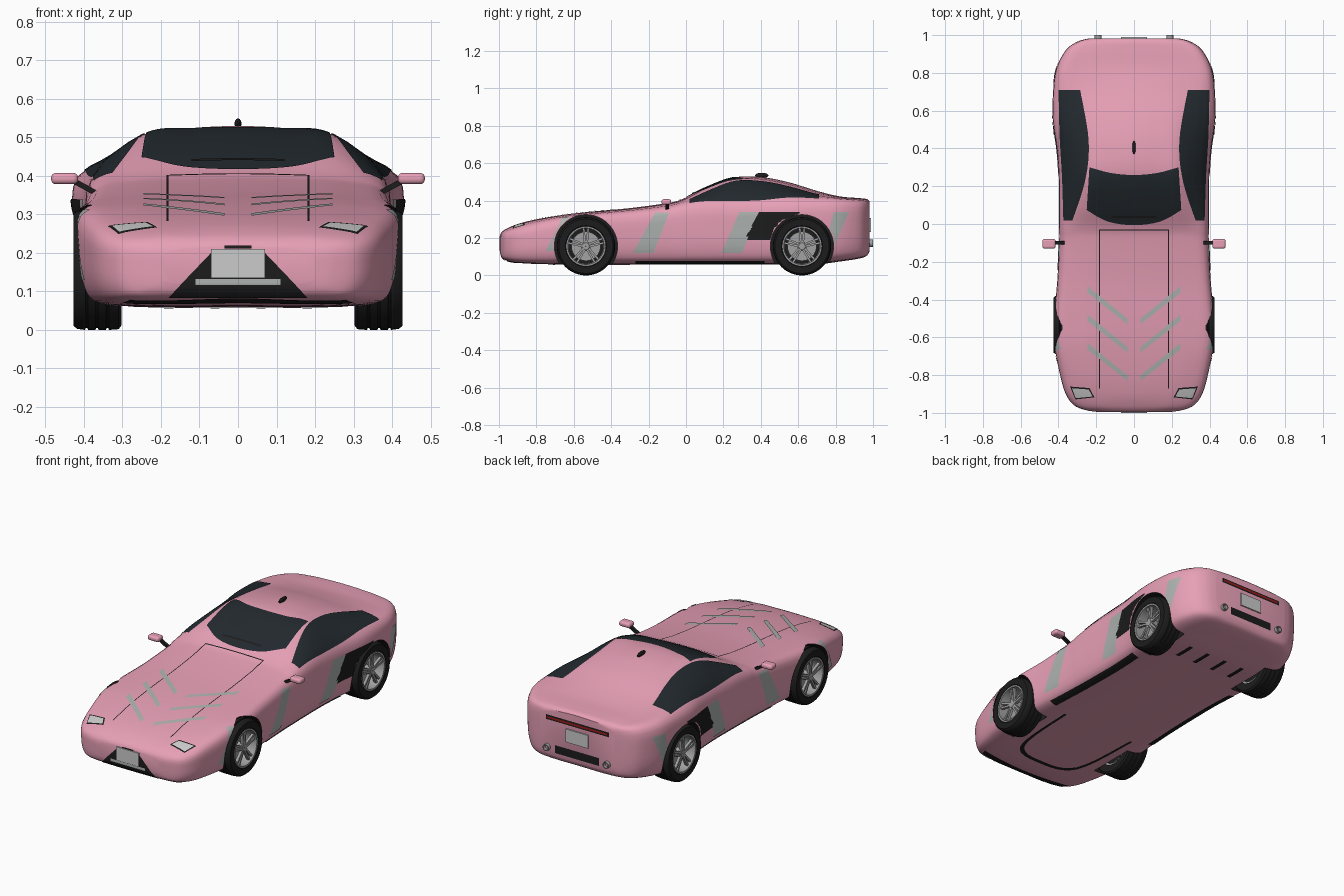
import bpy, bmesh, math
from mathutils import Vector, Matrix
from mathutils.bvhtree import BVHTree

if "Cube" in bpy.data.objects:
    bpy.data.objects.remove(bpy.data.objects["Cube"])


def mat(name, *rgb):
    m = bpy.data.materials.new(name)
    m.diffuse_color = (*rgb, 1)
    m.use_nodes = True
    m.node_tree.nodes["Principled BSDF"].inputs["Base Color"].default_value = m.diffuse_color
    return m


PINK = mat("pink_paint", .80, .35, .47)
BLACK = mat("black_trim", .012, .012, .012)
GLASS = mat("dark_glass", .016, .022, .027)
STRIPE = mat("stripe_grey", .42, .45, .44)
METAL = mat("wheel_metal", .36, .36, .37)
PALE = mat("pale_plate", .65, .65, .62)
RED = mat("red_lamp", .35, .01, .01)
WHEEL_Y, WHEEL_Z, ARCH_R = (-.535, .62), .156, .169


def make(name, bm, *mats):
    me = bpy.data.meshes.new(name)
    bm.to_mesh(me)
    bm.free()
    ob = bpy.data.objects.new(name, me)
    bpy.context.collection.objects.link(ob)
    for m in mats:
        me.materials.append(m)
    return ob


def spline(pts, n, closed=False):
    """Smooth curve through the given points, n steps per span."""
    L, out = len(pts), []
    get = (lambda i: pts[i % L]) if closed else (lambda i: pts[max(0, min(L - 1, i))])
    for i in range(L if closed else L - 1):
        a, b, c, d = (get(i + k) for k in (-1, 0, 1, 2))
        for s in range(n):
            t = s / n
            out.append(.5 * (2 * b + (c - a) * t + (2 * a - 5 * b + 4 * c - d) * t * t
                             + (3 * b - a - 3 * c + d) * t ** 3))
    return out if closed else out + [pts[-1].copy()]


# Body stations: y, half width, floor z, shoulder z, roof edge x, roof edge z, centre z
STATIONS = [
    (-.994, .20, .12, .195, .13, .212, .217), (-.985, .255, .095, .21, .17, .226, .232),
    (-.96, .315, .08, .225, .21, .245, .25), (-.90, .36, .068, .245, .25, .267, .275),
    (-.80, .39, .062, .27, .28, .293, .30), (-.65, .418, .06, .30, .30, .32, .325),
    (-.50, .422, .06, .315, .30, .335, .342), (-.30, .405, .06, .33, .29, .352, .36),
    (-.10, .395, .06, .352, .28, .378, .387), (-.02, .395, .06, .368, .28, .397, .408),
    (.10, .395, .06, .385, .27, .452, .468), (.25, .395, .06, .39, .25, .503, .523),
    (.40, .405, .06, .395, .245, .50, .526), (.55, .425, .06, .40, .25, .475, .498),
    (.70, .425, .06, .40, .27, .435, .452), (.82, .41, .075, .395, .28, .415, .423),
    (.92, .36, .09, .387, .25, .407, .414), (.965, .30, .105, .378, .22, .40, .409),
    (.982, .24, .13, .365, .17, .388, .397)]


def ring(y, w, zb, zs, xr, zr, zt):
    h = zs - zb
    half = [(0, zb), (.55 * w, zb), (.86 * w, zb + .04 * h), (.965 * w, zb + .2 * h),
            (w, zb + .58 * h), (.97 * w, zs), (xr, zr), (xr * .5, zt - (zt - zr) * .25), (0, zt)]
    full = half + [(-x, z) for x, z in half[-2:0:-1]]
    return spline([Vector((x, y, z)) for x, z in full], 4, True)


# Body shell
columns = [spline(list(c), 5) for c in zip(*(ring(*s) for s in STATIONS))]
bm = bmesh.new()
grid = [[bm.verts.new(p) for p in c] for c in columns]
for i, a in enumerate(grid):
    b = grid[(i + 1) % len(grid)]
    for j in range(len(a) - 1):
        bm.faces.new((a[j], a[j + 1], b[j + 1], b[j]))
for end in (0, -1):
    bm.faces.new([c[end] for c in grid])
bmesh.ops.recalc_face_normals(bm, faces=bm.faces)
SKIN = BVHTree.FromBMesh(bm)
body = make("car_body", bm, PINK, BLACK)

# Wheel arches cut from the shell
cutters = []
for y in WHEEL_Y:
    for s in (-1, 1):
        bm = bmesh.new()
        bmesh.ops.create_cone(bm, cap_ends=True, segments=48, radius1=ARCH_R, radius2=ARCH_R, depth=.24,
                              matrix=Matrix.Translation((s * .405, y, WHEEL_Z)) @ Matrix.Rotation(math.pi / 2, 4, 'Y'))
        for f in bm.faces:
            f.material_index = 1
        cut = make("arch_cutter", bm, PINK, BLACK)
        cut.hide_render = True
        cutters.append(cut)
        mod = body.modifiers.new("arch", 'BOOLEAN')
        mod.operation, mod.object, mod.solver = 'DIFFERENCE', cut, 'EXACT'
dg = bpy.context.evaluated_depsgraph_get()
cut_mesh = bpy.data.meshes.new_from_object(body.evaluated_get(dg))
body.modifiers.clear()
body.data = cut_mesh
for c in cutters:
    bpy.data.objects.remove(c)

# Panels laid on the skin: two edges in a 2D view are bridged and projected
VIEWS = {'top': (lambda a, b: (a, b, 2), (0, 0, -1)), 'under': (lambda a, b: (a, b, -2), (0, 0, 1)),
         'side': (lambda a, b: (2, a, b), (-1, 0, 0)), 'front': (lambda a, b: (a, -2, b), (0, 1, 0)),
         'rear': (lambda a, b: (a, 2, b), (0, -1, 0))}


def panel(name, view, e1, e2, m, mirror=True, nu=24, nv=8, lift=.003, smooth=True):
    place, d = VIEWS[view]
    d = Vector(d)

    def edge(e):
        pts = [Vector(p) for p in e]
        return [q for q in spline(pts, 24 // (len(pts) - 1))] if smooth else \
            [pts[i].lerp(pts[i + 1], k / 8) for i in range(len(pts) - 1) for k in range(8)] + [pts[-1]]
    A, B = edge(e1), edge(e2)
    bm = bmesh.new()
    for s in ((1, -1) if mirror else (1,)):
        rows = []
        for i in range(nu + 1):
            p, q = A[round(i * (len(A) - 1) / nu)], B[round(i * (len(B) - 1) / nu)]
            row = []
            for j in range(nv + 1):
                u = p.lerp(q, j / nv)
                hit, n, _, _ = SKIN.ray_cast(Vector(place(u.x, u.y)), d)
                over = hit and abs(hit.x) > .28 and any(
                    math.hypot(hit.y - y, hit.z - WHEEL_Z) < ARCH_R for y in WHEEL_Y)
                if hit is None or over:
                    row.append(None)
                    continue
                hit = hit + n * lift
                row.append(bm.verts.new((hit.x * s, hit.y, hit.z)))
            rows.append(row)
        out = Vector((-d.x * s, -d.y, -d.z))
        for r0, r1 in zip(rows, rows[1:]):
            for j in range(nv):
                q = (r0[j], r0[j + 1], r1[j + 1], r1[j])
                if None not in q:
                    f = bm.faces.new(q)
                    f.normal_update()
                    if f.normal.dot(out) < 0:
                        f.normal_flip()
    return make(name, bm, m)


def bar(name, view, x0, x1, z0, z1, m, mirror=False, lift=.004):
    return panel(name, view, [(x0, z0), (x1, z0)], [(x0, z1), (x1, z1)], m, mirror, lift=lift)


# Glass
panel("windshield", 'top', [(-.25, .075), (-.14, .015), (0, -.005), (.14, .015), (.25, .075)],
      [(-.235, .30), (-.12, .27), (0, .26), (.12, .27), (.235, .30)], GLASS, False, nv=14)
panel("side_window", 'top', [(.372, .02), (.379, .25), (.392, .47), (.398, .71)],
      [(.325, .02), (.255, .24), (.24, .45), (.285, .71)], GLASS, nv=14)
panel("wiper", 'top', [(-.12, .035), (.12, .035)], [(-.12, .045), (.12, .045)], BLACK, False, lift=.006)

# Bonnet stripes and shut lines
for i in range(3):
    y = -.15 * i
    panel(f"bonnet_stripe_{i}", 'top', [(.035, -.53 + y), (.245, -.365 + y)],
          [(.035, -.50 + y), (.245, -.33 + y)], STRIPE)
bar("bonnet_side_line", 'top', .180, .185, -.87, -.03, BLACK, True, .002)
bar("bonnet_rear_line", 'top', -.185, .185, -.034, -.028, BLACK, False, .002)

# Flank stripes and dark side panel
for nm, lo, hi, z0, z1 in (("nose", (-.75, -.69), (-.66, -.59), .13, .31), ("door", (-.285, -.175), (-.165, -.09), .12, .335),
                           ("rear", (.19, .30), (.285, .385), .12, .338), ("tail", (.74, .79), (.79, .87), .15, .34)):
    panel(nm + "_flank_stripe", 'side', [(lo[0], z0), (hi[0], z1)], [(lo[1], z0), (hi[1], z1)], STRIPE)
panel("dark_flank_panel", 'side', [(.31, .19), (.45, .19), (.60, .32)],
      [(.39, .338), (.50, .34), (.61, .34)], BLACK, nv=16, smooth=False)

# Front end
panel("headlight", 'top', [(.21, -.917), (.31, -.928)], [(.235, -.868), (.338, -.86)], BLACK, lift=.002)
panel("headlight_lens", 'top', [(.219, -.912), (.308, -.921)], [(.239, -.875), (.328, -.868)], PALE, lift=.004)
panel("front_grille", 'front', [(-.18, .085), (.18, .085)], [(-.07, .20), (.07, .20)], BLACK, False, lift=.002)
bar("grille_bar", 'front', -.11, .11, .118, .132, STRIPE)
bar("nose_slot", 'front', -.035, .035, .212, .217, BLACK)
panel("front_chin", 'under', [(-.28, -.945), (0, -.972), (.28, -.945)],
      [(-.30, -.90), (0, -.93), (.30, -.90)], BLACK, False)

# Rear end
bar("rear_light_surround", 'rear', -.2, .2, .33, .357, BLACK, lift=.002)
bar("rear_light", 'rear', -.19, .19, .338, .349, RED)
bar("rear_diffuser", 'rear', -.14, .14, .15, .195, BLACK)

# Sills and underbody trim
bar("sill_trim", 'side', -.27, .42, .066, .08, BLACK, True)
bar("underbody_rail", 'under', .325, .35, -.27, .42, BLACK, True)
panel("underbody_arc", 'under', [(-.24, -.3), (-.2, -.72), (0, -.8), (.2, -.72), (.24, -.3)],
      [(-.225, -.3), (-.185, -.70), (0, -.775), (.185, -.70), (.225, -.3)], BLACK, False, nv=2)
for i in range(4):
    x = -.18 + .12 * i
    bar(f"underbody_vent_{i}", 'under', x - .012, x + .012, .58, .70, BLACK)


def solids(name, m, *boxes, bevel=0.0):
    """Boxes given as (centre, size) joined into one part."""
    bm = bmesh.new()
    for c, s in boxes:
        bmesh.ops.create_cube(bm, size=1, matrix=Matrix.Translation(c) @ Matrix.Diagonal((*s, 1)))
    ob = make(name, bm, m)
    if bevel:
        mod = ob.modifiers.new("round", 'BEVEL')
        mod.width, mod.segments = bevel, 4
    return ob


solids("front_plate", PALE, ((0, -.997, .172), (.14, .006, .075)))
solids("rear_plate", PALE, ((0, .985, .27), (.14, .008, .075)))

# Door mirrors, their arms and the roof fin
for s in (-1, 1):
    solids("door_mirror", PINK, ((s * .45, -.105, .393), (.07, .052, .029)), bevel=.012)
    arm = solids("mirror_arm", BLACK, ((0, 0, 0), (.07, .018, .014)))
    arm.location, arm.rotation_euler = (s * .403, -.1, .374), (0, -s * .5, 0)
bm = bmesh.new()
bmesh.ops.create_uvsphere(bm, u_segments=16, v_segments=10, radius=1,
                          matrix=Matrix.Translation((0, .405, .535)) @ Matrix.Diagonal((.009, .036, .014, 1)))
make("roof_fin", bm, BLACK)


def lathe(name, prof, m, seg=48):
    """Closed (radius, x) profile turned about the x axis."""
    bm = bmesh.new()
    rows = [[bm.verts.new((x, r * math.cos(a), r * math.sin(a))) for r, x in prof]
            for a in (2 * math.pi * k / seg for k in range(seg))]
    n = len(prof)
    for k in range(seg):
        a, b = rows[k], rows[(k + 1) % seg]
        for j in range(n):
            bm.faces.new((a[j], a[(j + 1) % n], b[(j + 1) % n], b[j]))
    bmesh.ops.recalc_face_normals(bm, faces=bm.faces)
    return make(name, bm, m)


# Exhaust pipes
for s in (-1, 1):
    pipe = lathe("exhaust_pipe", [(.014, 0), (.014, .07), (.019, .07), (.019, 0)], METAL, 20)
    pipe.rotation_euler, pipe.location = (0, 0, math.pi / 2), (s * .19, .93, .172)

# One wheel, then linked copies
tread = [q for x in (.335, .362, .389) for q in ((.156, x), (.151, x + .002), (.151, x + .006), (.156, x + .008))]
tyre = lathe("tyre", [(.104, .305), (.145, .303), (.154, .31)] + tread + [(.153, .418), (.145, .427), (.11, .427), (.104, .42)], BLACK)
rim = lathe("wheel_rim", [(.105, .31), (.106, .427), (.097, .426), (.093, .31)], METAL)
disc = lathe("brake_disc", [(.02, .355), (.078, .355), (.078, .365), (.02, .365)], METAL)
hub = lathe("wheel_hub", [(.001, .34), (.026, .34), (.026, .41), (.018, .417), (.001, .417)], METAL, 20)
back = lathe("wheel_back", [(.001, .315), (.098, .315), (.098, .32), (.001, .32)], BLACK)
bm = bmesh.new()
for k in range(5):
    for o in (-.009, .009):
        bmesh.ops.create_cube(bm, size=1, matrix=Matrix.Rotation(2 * math.pi * k / 5, 4, 'X')
                              @ Matrix.Translation((.408, o, .058)) @ Matrix.Rotation(o * -10, 4, 'X')
                              @ Matrix.Diagonal((.016, .011, .082, 1)))
spokes = make("wheel_spokes", bm, METAL)
for part in (tyre, rim, disc, hub, back, spokes):
    for i, (y, turn) in enumerate((y, t) for y in WHEEL_Y for t in (0, math.pi)):
        ob = part if i == 0 else part.copy()
        if i:
            bpy.context.collection.objects.link(ob)
        ob.location, ob.rotation_euler = (0, y, WHEEL_Z), (0, 0, turn)

# Smooth shading with sharp creases
bpy.ops.object.select_all(action='SELECT')
bpy.context.view_layer.objects.active = body
bpy.ops.object.shade_smooth_by_angle(angle=math.radians(35))
